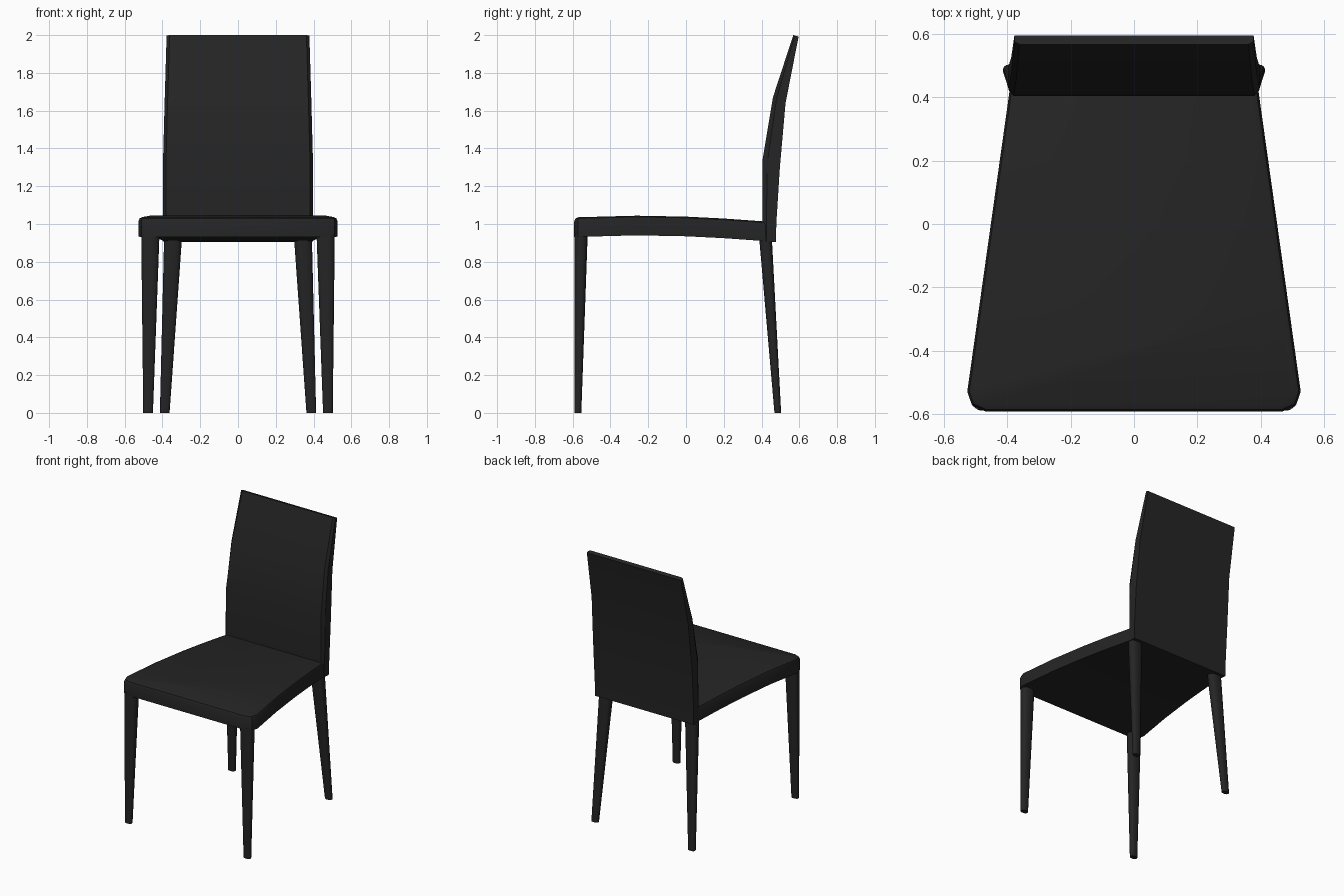
import bpy, bmesh, math
from mathutils import Vector

if "Cube" in bpy.data.objects:
    bpy.data.objects.remove(bpy.data.objects["Cube"])

black = bpy.data.materials.new("soft black")
black.diffuse_color = (0.018, 0.018, 0.018, 1)
black.use_nodes = True
black.node_tree.nodes["Principled BSDF"].inputs["Base Color"].default_value = black.diffuse_color


def finish(bm, name, smooth=None):
    bmesh.ops.recalc_face_normals(bm, faces=bm.faces)
    me = bpy.data.meshes.new(name)
    bm.to_mesh(me)
    bm.free()
    ob = bpy.data.objects.new(name, me)
    bpy.context.collection.objects.link(ob)
    me.materials.append(black)
    if smooth:
        bpy.ops.object.select_all(action='DESELECT')
        ob.select_set(True)
        bpy.context.view_layer.objects.active = ob
        bpy.ops.object.shade_smooth_by_angle(angle=math.radians(smooth))
    return ob


def lerp_table(table, t):
    for (a, va), (b, vb) in zip(table, table[1:]):
        if t <= b:
            return va + (vb - va) * (t - a) / (b - a)
    return table[-1][1]


# Seat: tapered slab with clipped front corners, bevelled rim, arched along y
half = [(0.47, -0.592), (0.512, -0.573), (0.527, -0.53), (0.392, 0.43)]
outline = half + [(-x, y) for x, y in reversed(half)]
bm = bmesh.new()
face = bm.faces.new([bm.verts.new((x, y, 0)) for x, y in outline])
ext = bmesh.ops.extrude_face_region(bm, geom=[face])
for v in ext["geom"]:
    if isinstance(v, bmesh.types.BMVert):
        v.co.z = 0.104
rim = [e for e in bm.edges if all(v.co.z > 0.1 for v in e.verts)
       and not all(v.co.y > 0.4 for v in e.verts)]
bmesh.ops.bevel(bm, geom=rim, offset=0.022, segments=2, profile=0.5, affect='EDGES')
arch = [(-0.6, 0.931), (-0.26, 0.94), (0.0, 0.935), (0.2, 0.925), (0.48, 0.905)]
for y, _ in arch[1:-1]:
    bmesh.ops.bisect_plane(bm, geom=bm.verts[:] + bm.edges[:] + bm.faces[:],
                           plane_co=(0, y, 0), plane_no=(0, 1, 0))
for v in bm.verts:
    v.co.z += lerp_table(arch, v.co.y)
finish(bm, "seat", 30)

# Backrest: side profile rings (front y, front z, back y, back z, half width)
rings = [(0.405, 0.908, 0.477, 0.904, 0.395), (0.405, 1.02, 0.478, 1.0, 0.397),
         (0.405, 1.34, 0.497, 1.30, 0.397), (0.46, 1.67, 0.527, 1.64, 0.388),
         (0.568, 2.0, 0.596, 1.992, 0.378)]
bm = bmesh.new()
loops = []
for fy, fz, by, bz, w in rings:
    f, b = Vector((0, fy, fz)), Vector((0, by, bz))
    m = f.lerp(b, 0.28)
    sec = [(w - 0.016, f), (w, m), (w, b)]
    sec += [(-x, p) for x, p in reversed(sec)]
    loops.append([bm.verts.new((x, p.y, p.z)) for x, p in sec])
for a, b in zip(loops, loops[1:]):
    for i in range(6):
        j = (i + 1) % 6
        bm.faces.new((a[i], a[j], b[j], b[i]))
bm.faces.new(loops[0])
bm.faces.new(loops[-1])
finish(bm, "backrest", 30)


# Legs: tapered, rounded-rectangle section, splayed
def leg(name, top, bottom, n=16):
    bm = bmesh.new()
    ends = []
    for cx, cy, cz, rx, ry in (bottom, top):
        ring = []
        for i in range(n):
            t = 2 * math.pi * (i + 0.5) / n
            c, s = math.cos(t), math.sin(t)
            ring.append(bm.verts.new((cx + rx * math.copysign(abs(c) ** 0.75, c),
                                      cy + ry * math.copysign(abs(s) ** 0.75, s), cz)))
        ends.append(ring)
    for i in range(n):
        j = (i + 1) % n
        bm.faces.new((ends[0][i], ends[0][j], ends[1][j], ends[1][i]))
    bm.faces.new(ends[0])
    bm.faces.new(ends[1])
    finish(bm, name, 40)


for side, s in (("right", 1), ("left", -1)):
    leg("front_leg_" + side, (s * 0.464, -0.555, 0.945, 0.049, 0.035),
        (s * 0.476, -0.572, 0, 0.026, 0.018))
    leg("rear_leg_" + side, (s * 0.344, 0.421, 0.925, 0.048, 0.034),
        (s * 0.388, 0.486, 0, 0.026, 0.018))
